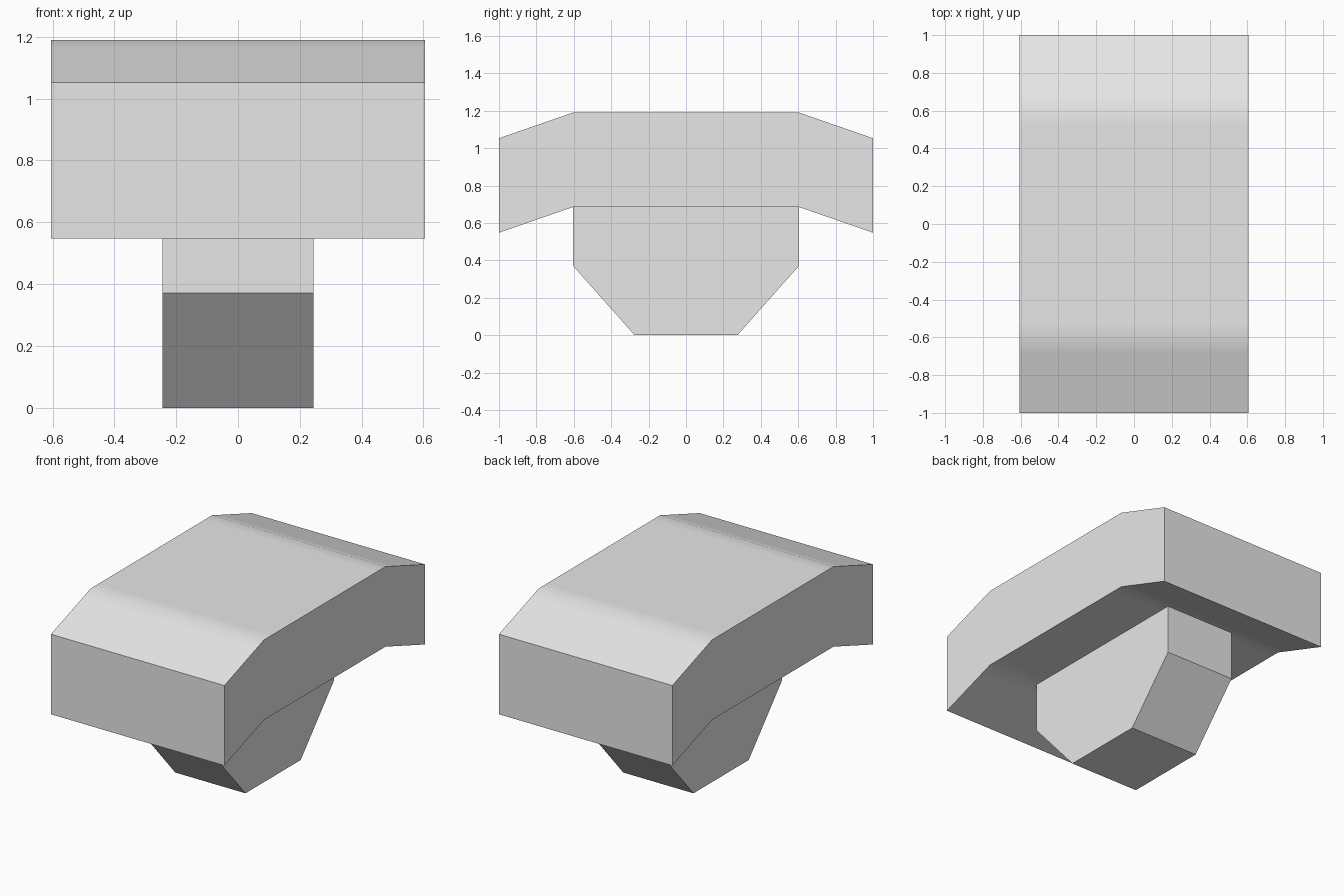
import bpy, bmesh, math

cube = bpy.data.objects.get("Cube")
if cube:
    bpy.data.objects.remove(cube, do_unlink=True)

grey = bpy.data.materials.new("plain grey")
grey.use_nodes = True
grey.diffuse_color = (0.8, 0.8, 0.8, 1)
grey.node_tree.nodes["Principled BSDF"].inputs["Base Color"].default_value = (0.8, 0.8, 0.8, 1)


def extrude_profile(name, profile, half_width):
    """Extrude a (y, z) outline symmetrically along x."""
    bm = bmesh.new()
    face = bm.faces.new([bm.verts.new((-half_width, y, z)) for y, z in profile])
    out = bmesh.ops.extrude_face_region(bm, geom=[face])
    moved = [v for v in out["geom"] if isinstance(v, bmesh.types.BMVert)]
    bmesh.ops.translate(bm, verts=moved, vec=(2 * half_width, 0, 0))
    bmesh.ops.recalc_face_normals(bm, faces=bm.faces)
    mesh = bpy.data.meshes.new(name)
    bm.to_mesh(mesh)
    bm.free()
    mesh.materials.append(grey)
    obj = bpy.data.objects.new(name, mesh)
    bpy.context.collection.objects.link(obj)
    bpy.ops.object.select_all(action="DESELECT")
    obj.select_set(True)
    bpy.context.view_layer.objects.active = obj
    bpy.ops.object.shade_smooth_by_angle(angle=math.radians(30))
    return obj


def mirrored(points):
    """Append the y-mirrored points in reverse order."""
    return points + [(-y, z) for y, z in reversed(points)]


# Arched top slab: support points either side of each bend keep the shading tight
BEND, SOFT, DROP = 0.605, 0.08, 0.137
soft_drop = DROP * SOFT / (1 - BEND)


def arch_half(z):
    return [(1, z - DROP), (BEND + SOFT, z - soft_drop), (BEND, z), (BEND - SOFT, z)]


upper = mirrored(arch_half(1.19))
lower = mirrored(arch_half(0.685))
extrude_profile("arched_slab", upper + lower[::-1], 0.605)

# Tapered block underneath
extrude_profile("tapered_support", mirrored([(0.275, 0), (BEND, 0.372), (BEND, 0.685)]), 0.245)
